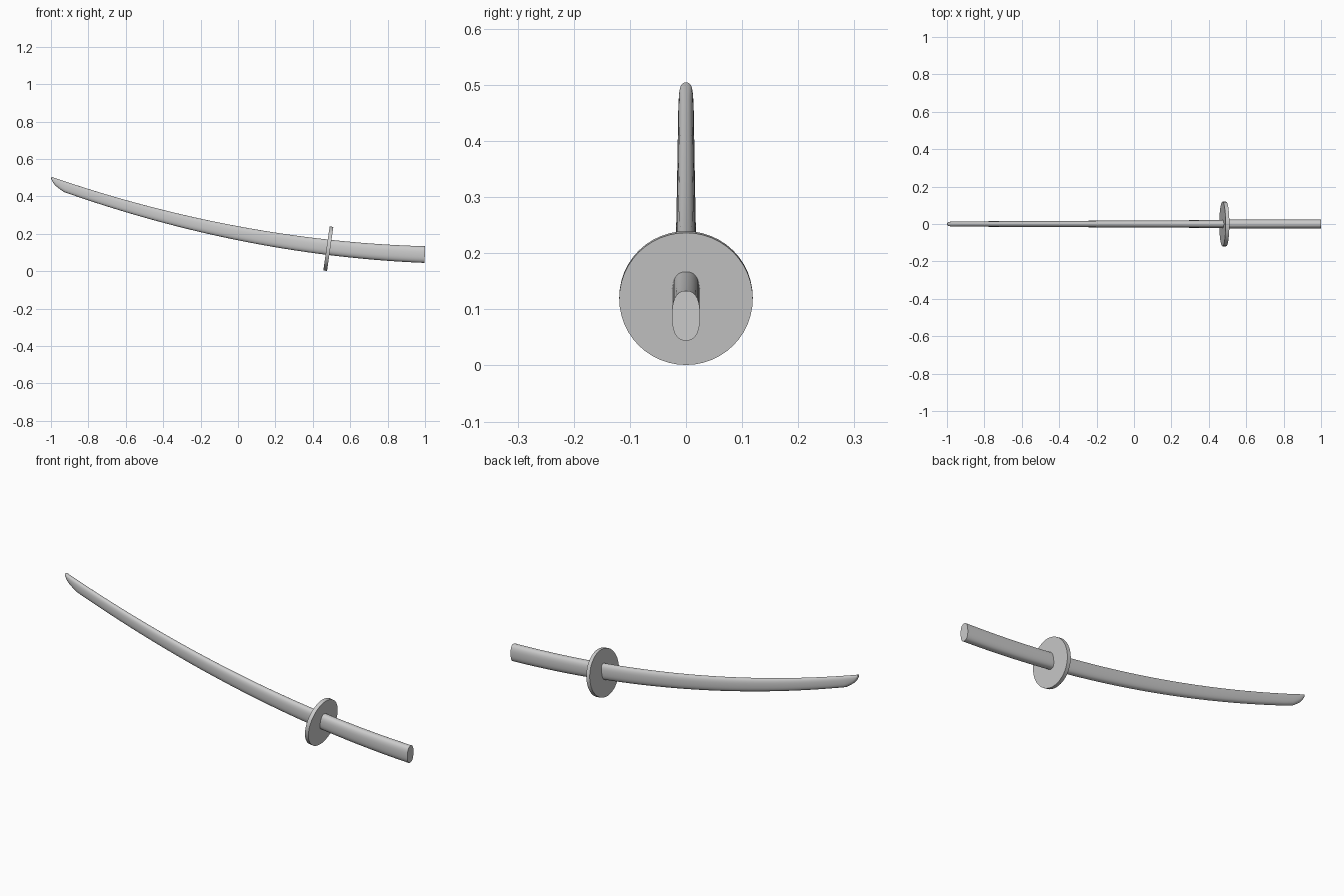
import bpy, bmesh, math

if "Cube" in bpy.data.objects:
    bpy.data.objects.remove(bpy.data.objects["Cube"])

SIDES = 28


def spine(x):
    """Upper curve of the sword."""
    return 0.24 - 0.186 * x + 0.079 * x * x


def belly(x):
    """Lower curve of the sword."""
    return 0.165 - 0.202 * x + 0.081 * x * x


def smooth(obj):
    bpy.ops.object.select_all(action='DESELECT')
    bpy.context.view_layer.objects.active = obj
    obj.select_set(True)
    bpy.ops.object.shade_smooth_by_angle(angle=math.radians(40))


def station(x, half_width):
    """Section square to the curve: top point, bottom point, half width."""
    slope = -0.19 + 0.16 * x
    xb = x + slope * 0.08 * (0.75 if x < -0.5 else 1)
    return (x, spine(x)), (xb, belly(xb)), half_width


def loft(name, stations):
    """Skin rounded oval sections along the sword."""
    bm = bmesh.new()
    rings = []
    for (xt, zt), (xb, zb), w in stations:
        ring = []
        for i in range(SIDES):
            a = 2 * math.pi * i / SIDES
            c, s = math.cos(a), math.sin(a)
            y = w * math.copysign(abs(c) ** 0.8, c)
            t = 0.5 + 0.5 * math.copysign(abs(s) ** 0.8, s)
            ring.append(bm.verts.new((xb + (xt - xb) * t, y, zb + (zt - zb) * t)))
        rings.append(ring)
    for r0, r1 in zip(rings, rings[1:]):
        for i in range(SIDES):
            j = (i + 1) % SIDES
            bm.faces.new((r0[i], r0[j], r1[j], r1[i]))
    bm.faces.new(rings[0])
    bm.faces.new(rings[-1])
    bmesh.ops.recalc_face_normals(bm, faces=bm.faces)
    mesh = bpy.data.meshes.new(name)
    bm.to_mesh(mesh)
    bm.free()
    obj = bpy.data.objects.new(name, mesh)
    bpy.context.collection.objects.link(obj)
    smooth(obj)


# Handle
loft("handle", [station(0.485 + 0.515 * i / 12, 0.025) for i in range(13)])

# Blade, narrowing towards a rounded, upswept tip
blade = []
for i in range(29):
    f = i / 28
    blade.append(station(0.49 - 1.40 * f, 0.021 - 0.007 * f))
blade += [
    ((-0.937, spine(-0.937)), (-0.955, 0.440), 0.0135),
    ((-0.960, spine(-0.960)), (-0.976, 0.457), 0.013),
    ((-0.978, spine(-0.978)), (-0.989, 0.473), 0.012),
    ((-0.990, spine(-0.990)), (-0.997, 0.489), 0.010),
    ((-0.997, spine(-0.997)), (-1.000, 0.499), 0.006),
]
loft("blade", blade)

# Round guard, tilted square to the curve
bpy.ops.mesh.primitive_cylinder_add(
    vertices=48, radius=0.119, depth=0.02, location=(0.483, 0, 0.12),
    rotation=(0, math.radians(90 + 8.2), 0))
guard = bpy.context.object
guard.name = "guard"
smooth(guard)
